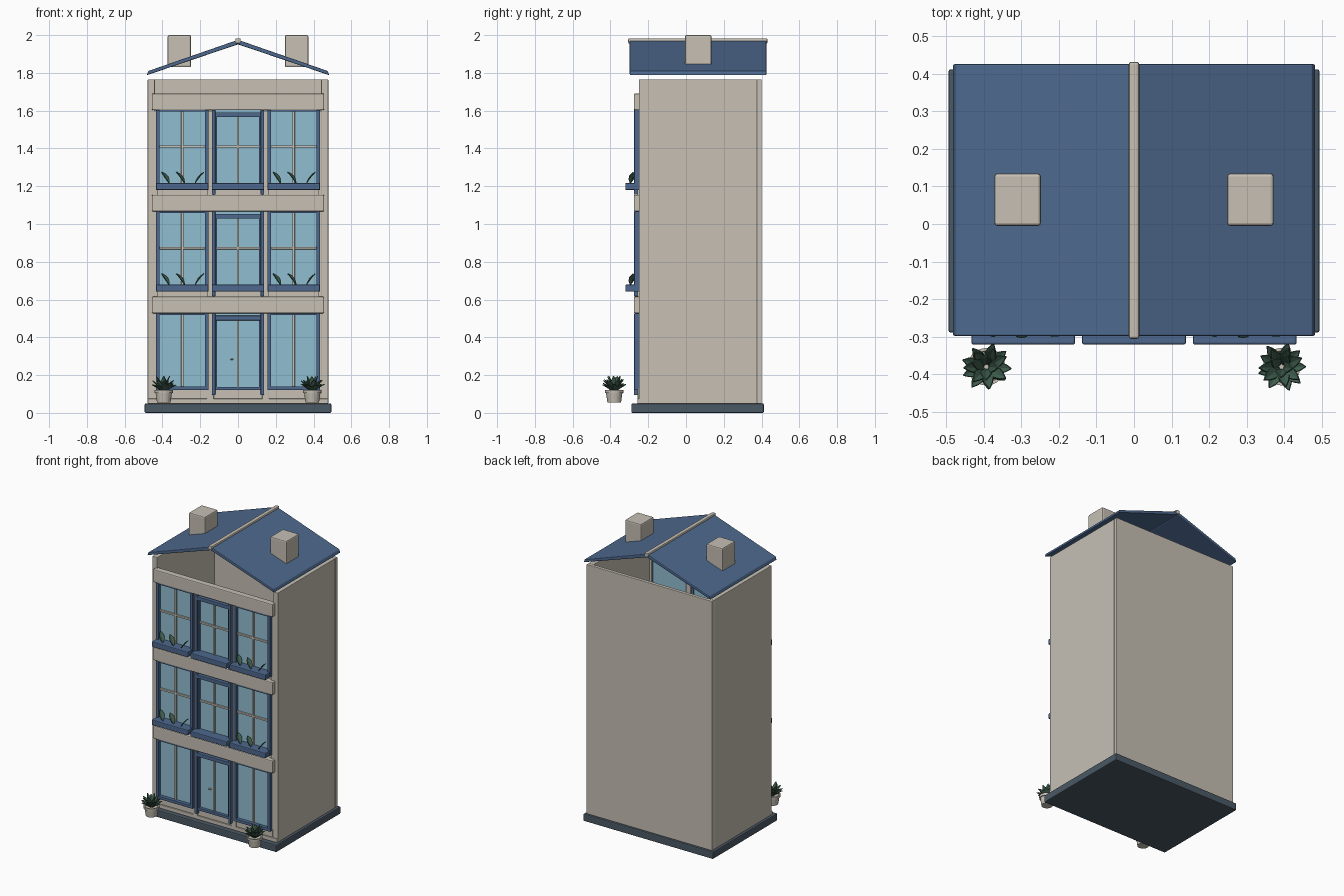
import bpy, bmesh, math, random
from mathutils import Vector

if "Cube" in bpy.data.objects:
    bpy.data.objects.remove(bpy.data.objects["Cube"])

random.seed(4)


def material(name, rgb):
    m = bpy.data.materials.new(name)
    m.diffuse_color = (*rgb, 1)
    m.use_nodes = True
    m.node_tree.nodes["Principled BSDF"].inputs["Base Color"].default_value = m.diffuse_color
    return m


STONE = material("stone", (0.57, 0.53, 0.46))
NAVY = material("navy", (0.075, 0.14, 0.27))
GLASS = material("glass", (0.28, 0.52, 0.64))
SLATE = material("slate", (0.07, 0.10, 0.13))
LEAF = material("leaf", (0.05, 0.11, 0.075))
BRASS = material("brass", (0.5, 0.4, 0.2))


def finish(name, bm, mat):
    me = bpy.data.meshes.new(name)
    bm.to_mesh(me)
    bm.free()
    ob = bpy.data.objects.new(name, me)
    bpy.context.collection.objects.link(ob)
    me.materials.append(mat)
    return ob


def box(name, x0, x1, y0, y1, z0, z1, mat, bevel=0.003):
    bm = bmesh.new()
    bmesh.ops.create_cube(bm, size=1)
    for v in bm.verts:
        v.co = ((x0, x1)[v.co.x > 0], (y0, y1)[v.co.y > 0], (z0, z1)[v.co.z > 0])
    ob = finish(name, bm, mat)
    if bevel:
        mod = ob.modifiers.new("bevel", 'BEVEL')
        mod.width, mod.segments = bevel, 2
    return ob


def add_leaf(bm, base, yaw, tilt, length, width):
    """Folded pointed leaf growing from base; tilt is the angle above horizontal."""
    d = Vector((math.cos(yaw) * math.cos(tilt), math.sin(yaw) * math.cos(tilt), math.sin(tilt)))
    s = Vector((-math.sin(yaw), math.cos(yaw), 0))
    n = d.cross(s)
    base = Vector(base)
    rows = []
    for t, w in ((0, 0.06), (0.25, 0.35), (0.55, 0.5), (0.8, 0.33), (1, 0.03)):
        c = base + d * length * t - n * length * 0.12 * t * t
        rows.append([bm.verts.new(c + s * width * w * k + n * abs(k) * width * w * 0.3)
                     for k in (-1, 0, 1)])
    for a, b in zip(rows, rows[1:]):
        for i in (0, 1):
            bm.faces.new((a[i], a[i + 1], b[i + 1], b[i]))


def leaves(name, bm):
    ob = finish(name, bm, LEAF)
    mod = ob.modifiers.new("thickness", 'SOLIDIFY')
    mod.thickness, mod.offset = 0.004, 0
    return ob


# Base and shell: hollow, open at the top
box("base", -0.494, 0.494, -0.289, 0.412, 0, 0.05, SLATE, 0.006)
box("back_wall", -0.478, 0.478, 0.376, 0.4, 0.05, 1.766, STONE)
for s in (-1, 1):
    xa, xb = sorted((s * 0.44, s * 0.478))
    box("side_wall", xa, xb, -0.25, 0.376, 0.05, 1.766, STONE)
    xa, xb = sorted((s * 0.425, s * 0.442))
    box("corner_post", xa, xb, -0.25, -0.232, 0.05, 1.6, STONE)
    xa, xb = sorted((s * 0.128, s * 0.165))
    box("mullion", xa, xb, -0.258, -0.232, 0.05, 1.6, STONE)
box("front_plinth", -0.44, 0.44, -0.252, -0.23, 0.075, 0.13, STONE)
box("front_step", -0.478, 0.478, -0.258, -0.22, 0.05, 0.075, STONE)

# Storey bands
for z in (0.527, 1.066, 1.603):
    box("storey_band", -0.456, 0.456, -0.276, -0.232, z, z + 0.088, STONE, 0.006)


def side_window(cx, z0, z1, upper):
    a, b = cx - 0.14, cx + 0.14
    box("window_glass", a, b, -0.25, -0.242, z0, z1, GLASS, 0)
    box("window_jamb", a, a + 0.02, -0.274, -0.24, z0, z1, NAVY)
    box("window_jamb", b - 0.02, b, -0.274, -0.24, z0, z1, NAVY)
    box("window_head", a, b, -0.27, -0.24, z1 - 0.008, z1, NAVY, 0)
    box("window_bottom", a, b, -0.274, -0.24, z0, z0 + 0.02, NAVY)
    box("window_bar", cx - 0.006, cx + 0.006, -0.262, -0.244, z0 + 0.02, z1, STONE, 0.002)
    if upper:
        zm = z0 + 0.23
        box("window_cross_bar", a + 0.02, b - 0.02, -0.261, -0.244, zm - 0.006, zm + 0.006, STONE, 0.002)
        # Sill box with three sprouts
        box("sill_box", a + 0.002, b - 0.002, -0.321, -0.25, z0, z0 + 0.037, NAVY, 0.005)
        bm = bmesh.new()
        for dx, yaw, w in ((-0.07, 2.5, 0.034), (0.012, 2.7, 0.036), (0.068, 0.3, 0.022)):
            add_leaf(bm, (cx + dx, -0.295, z0 + 0.036), yaw, 1.0, 0.075, w)
        leaves("sill_leaves", bm)


def centre_window(z0, z1, upper):
    box("centre_glass", -0.13, 0.13, -0.25, -0.242, z0, z1, GLASS, 0)
    for s in (-1, 1):
        xa, xb = sorted((s * 0.12, s * 0.138))
        box("centre_jamb", xa, xb, -0.276, -0.24, z0 - 0.025, z1, NAVY)
        xa, xb = sorted((s * 0.11, s * 0.122))
        box("centre_stile", xa, xb, -0.266, -0.24, z0, z1 - 0.02, NAVY)
    box("centre_head", -0.122, 0.122, -0.274, -0.24, z1 - 0.037, z1 - 0.012, NAVY)
    box("centre_bar", -0.005, 0.005, -0.262, -0.244, z0, z1 - 0.03, STONE, 0.002)
    if upper:
        zm = z0 + 0.23
        box("centre_cross_bar", -0.112, 0.112, -0.261, -0.244, zm - 0.006, zm + 0.006, STONE, 0.002)
        box("centre_sill", -0.138, 0.138, -0.321, -0.25, z0, z0 + 0.037, NAVY, 0.005)
    else:
        box("door_bottom", -0.122, 0.122, -0.27, -0.24, z0, z0 + 0.018, NAVY)
        box("door_handle", -0.04, -0.024, -0.268, -0.25, 0.281, 0.288, BRASS, 0.002)


# Three storeys of openings
for z0, z1, upper in ((0.12, 0.527, False), (0.642, 1.066, True), (1.18, 1.603, True)):
    for cx in (-0.295, 0.295):
        side_window(cx, z0, z1, upper)
    centre_window(z0, z1, upper)

# Roof slabs with open gables, ridge and chimneys
for s in (-1, 1):
    bm = bmesh.new()
    pts = ((0, 1.975), (s * 0.475, 1.81), (s * 0.483, 1.788), (0, 1.951))
    front = [bm.verts.new((x, -0.298, z)) for x, z in pts]
    back = [bm.verts.new((x, 0.426, z)) for x, z in pts]
    bm.faces.new(front)
    bm.faces.new(back[::-1])
    for i in range(4):
        j = (i + 1) % 4
        bm.faces.new((front[i], back[i], back[j], front[j]))
    bmesh.ops.recalc_face_normals(bm, faces=bm.faces)
    roof = finish("roof_slab", bm, NAVY)
    mod = roof.modifiers.new("bevel", 'BEVEL')
    mod.width, mod.segments = 0.004, 2
    xa, xb = sorted((s * 0.248, s * 0.372))
    box("chimney", xa, xb, -0.005, 0.135, 1.83, 2.0, STONE, 0.008)
box("ridge", -0.014, 0.014, -0.306, 0.432, 1.955, 1.983, STONE, 0.007)

# Potted plants either side of the door
for s in (-1, 1):
    cx, cy = s * 0.393, -0.38
    bm = bmesh.new()
    rings = []
    for r, z in ((0.036, 0.055), (0.043, 0.104), (0.049, 0.104), (0.05, 0.121), (0.042, 0.121), (0.04, 0.11)):
        rings.append([bm.verts.new((cx + r * math.cos(i * math.tau / 20), cy + r * math.sin(i * math.tau / 20), z))
                      for i in range(20)])
    for a, b in zip(rings, rings[1:]):
        for i in range(20):
            j = (i + 1) % 20
            bm.faces.new((a[i], a[j], b[j], b[i]))
    bm.faces.new(rings[0][::-1])
    bm.faces.new(rings[-1])
    finish("plant_pot", bm, STONE)
    bm = bmesh.new()
    for ring, tilt, count, length in ((0, 0.75, 9, 0.068), (1, 1.05, 7, 0.078), (2, 1.35, 4, 0.085)):
        for i in range(count):
            yaw = (i + random.uniform(-0.2, 0.2) + ring * 0.4) * math.tau / count
            add_leaf(bm, (cx + 0.008 * math.cos(yaw), cy + 0.008 * math.sin(yaw), 0.112), yaw,
                     tilt + random.uniform(-0.1, 0.1), length, 0.03)
    leaves("plant_leaves", bm)
